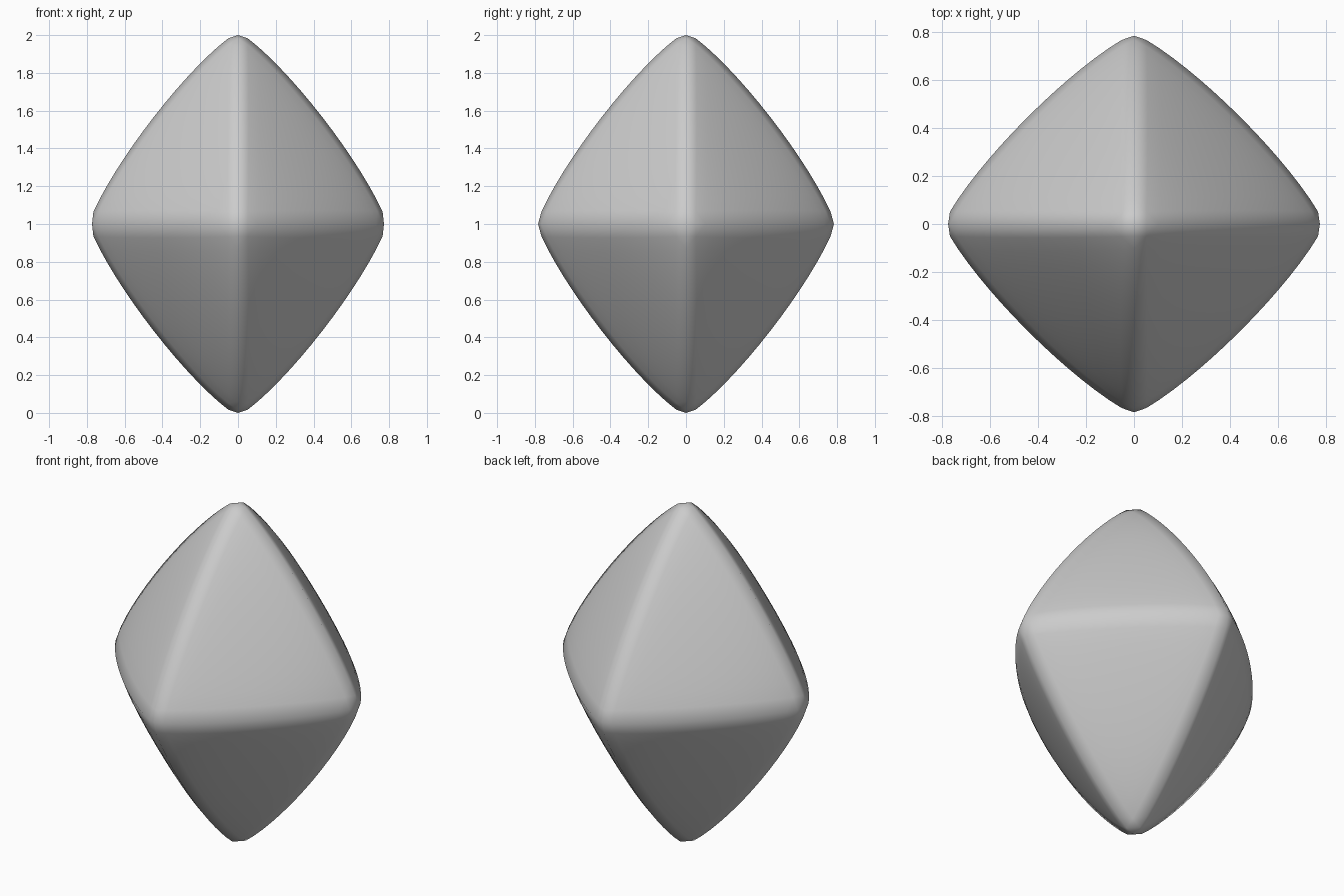
import bpy
import bmesh
from mathutils import Vector

if "Cube" in bpy.data.objects:
    bpy.data.objects.remove(bpy.data.objects["Cube"])

HALF = Vector((0.79, 0.79, 1.015))    # rounded octahedron half sizes
LIMIT = Vector((0.773, 0.783, 1.0))   # blunted tips
POWER = 1.2                           # 1 = flat octahedron, 2 = ellipsoid


def soften(direction):
    """Push a point of the unit octahedron out to the rounded gem surface."""
    size = sum(abs(c) ** POWER for c in direction) ** (1 / POWER)
    p = direction / size
    # keep the face middles a little flatter than the edges
    p *= 1 - 0.025 * min(1, 27 * abs(p.x * p.y * p.z) / 1.85)
    return Vector([max(-l, min(l, c * h)) for c, h, l in zip(p, HALF, LIMIT)])


# Octahedron, finely divided so vertices follow every ridge
bm = bmesh.new()
for axis in range(3):
    for sign in (-1, 1):
        tip = Vector((0, 0, 0))
        tip[axis] = sign
        bm.verts.new(tip)
bmesh.ops.convex_hull(bm, input=bm.verts[:])
bmesh.ops.subdivide_edges(bm, edges=bm.edges[:], cuts=15, use_grid_fill=True)
for v in bm.verts:
    v.co = soften(v.co) + Vector((0, 0, 1))
bmesh.ops.recalc_face_normals(bm, faces=bm.faces[:])
for f in bm.faces:
    f.smooth = True

# Gem body
mesh = bpy.data.meshes.new("gem")
bm.to_mesh(mesh)
bm.free()
gem = bpy.data.objects.new("gem", mesh)
bpy.context.collection.objects.link(gem)
